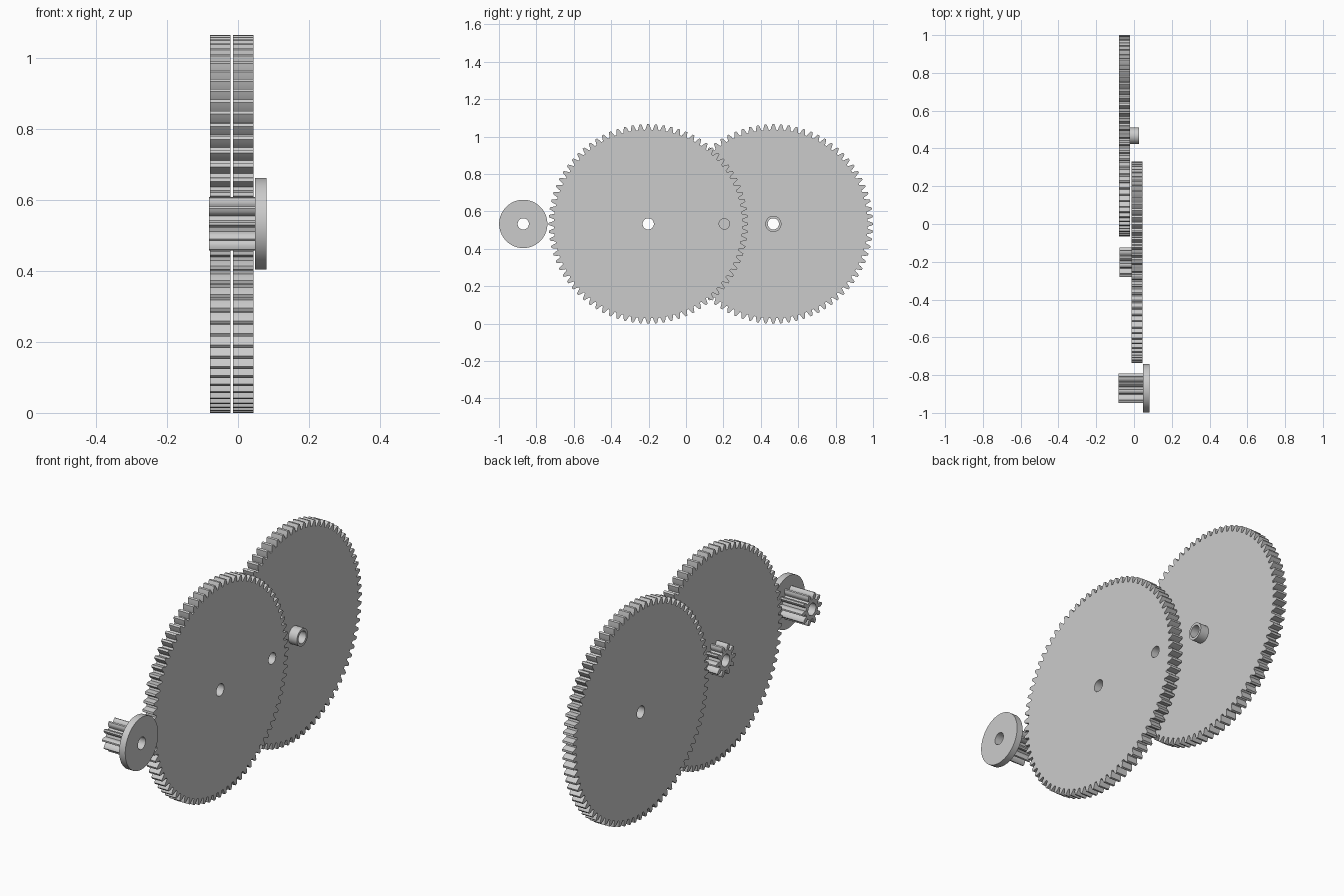
import bpy, bmesh
from math import pi, sin, cos, tan, radians, acos

cube = bpy.data.objects.get("Cube")
if cube:
    bpy.data.objects.remove(cube, do_unlink=True)

grey = bpy.data.materials.new("plain grey")
grey.use_nodes = True
grey.diffuse_color = (0.6, 0.6, 0.6, 1)
grey.node_tree.nodes["Principled BSDF"].inputs["Base Color"].default_value = (0.6, 0.6, 0.6, 1)

MODULE = 0.013      # tooth size shared by every gear
AXIS_Z = 0.533      # height of all the axles
BORE = 0.03


def circle(radius, y=0.0, steps=48):
    return [(y + radius * cos(2 * pi * i / steps), radius * sin(2 * pi * i / steps))
            for i in range(steps)]


def involute(angle):
    return tan(angle) - angle


def gear_outline(teeth):
    """Involute tooth outline with a tooth centred on the +y axis."""
    pitch = MODULE * teeth / 2
    base = pitch * cos(radians(20))
    root, tip = pitch - 1.25 * MODULE, pitch + MODULE
    low = max(base, root)
    flank = [(root, None)] if root < base else []
    flank += [(low + (tip - low) * k / 4, 1) for k in range(5)]
    half = pi / (2 * teeth) + involute(radians(20))
    side = []
    for r, on_curve in flank:
        side.append((r, half - involute(acos(min(1, base / r))) if on_curve else half))
    points = []
    for i in range(teeth):
        mid = 2 * pi * i / teeth
        tooth = [(r, mid - a) for r, a in side] + [(r, mid + a) for r, a in reversed(side)]
        points += [(r * cos(a), r * sin(a)) for r, a in tooth]
    return points


def plate(name, loops, y, x0, x1):
    """Extrude an outline with holes along x."""
    bm = bmesh.new()
    edges = []
    for loop in loops:
        verts = [bm.verts.new((x0, p, q)) for p, q in loop]
        edges += [bm.edges.new((verts[i - 1], verts[i])) for i in range(len(verts))]
    bmesh.ops.triangle_fill(bm, use_beauty=True, use_dissolve=False, edges=edges)
    ext = bmesh.ops.extrude_face_region(bm, geom=bm.faces[:], use_keep_orig=True)
    moved = [v for v in ext["geom"] if isinstance(v, bmesh.types.BMVert)]
    bmesh.ops.translate(bm, verts=moved, vec=(x1 - x0, 0, 0))
    bmesh.ops.recalc_face_normals(bm, faces=bm.faces[:])
    mesh = bpy.data.meshes.new(name)
    bm.to_mesh(mesh)
    bm.free()
    mesh.materials.append(grey)
    obj = bpy.data.objects.new(name, mesh)
    obj.location = (0, y, AXIS_Z)
    bpy.context.collection.objects.link(obj)
    bpy.ops.object.select_all(action="DESELECT")
    obj.select_set(True)
    bpy.context.view_layer.objects.active = obj
    bpy.ops.object.shade_smooth_by_angle(angle=radians(20))
    return obj


bore = circle(BORE)

# Driving pinion with its round flange
plate("drive_pinion", [gear_outline(10), bore], -0.87, -0.082, 0.048)
plate("drive_flange", [circle(0.129, steps=96), bore], -0.87, 0.048, 0.081)

# Middle wheel, drilled off-centre as well, with a pinion on its inner face
plate("middle_wheel", [gear_outline(80), bore, circle(0.028, 0.407)], -0.202, -0.014, 0.044)
plate("middle_pinion", [gear_outline(10), bore], -0.202, -0.077, -0.014)

# Rear wheel with its tubular hub
plate("rear_wheel", [gear_outline(80), bore], 0.467, -0.079, -0.021)
plate("rear_hub", [circle(0.043), bore], 0.467, -0.021, 0.026)
